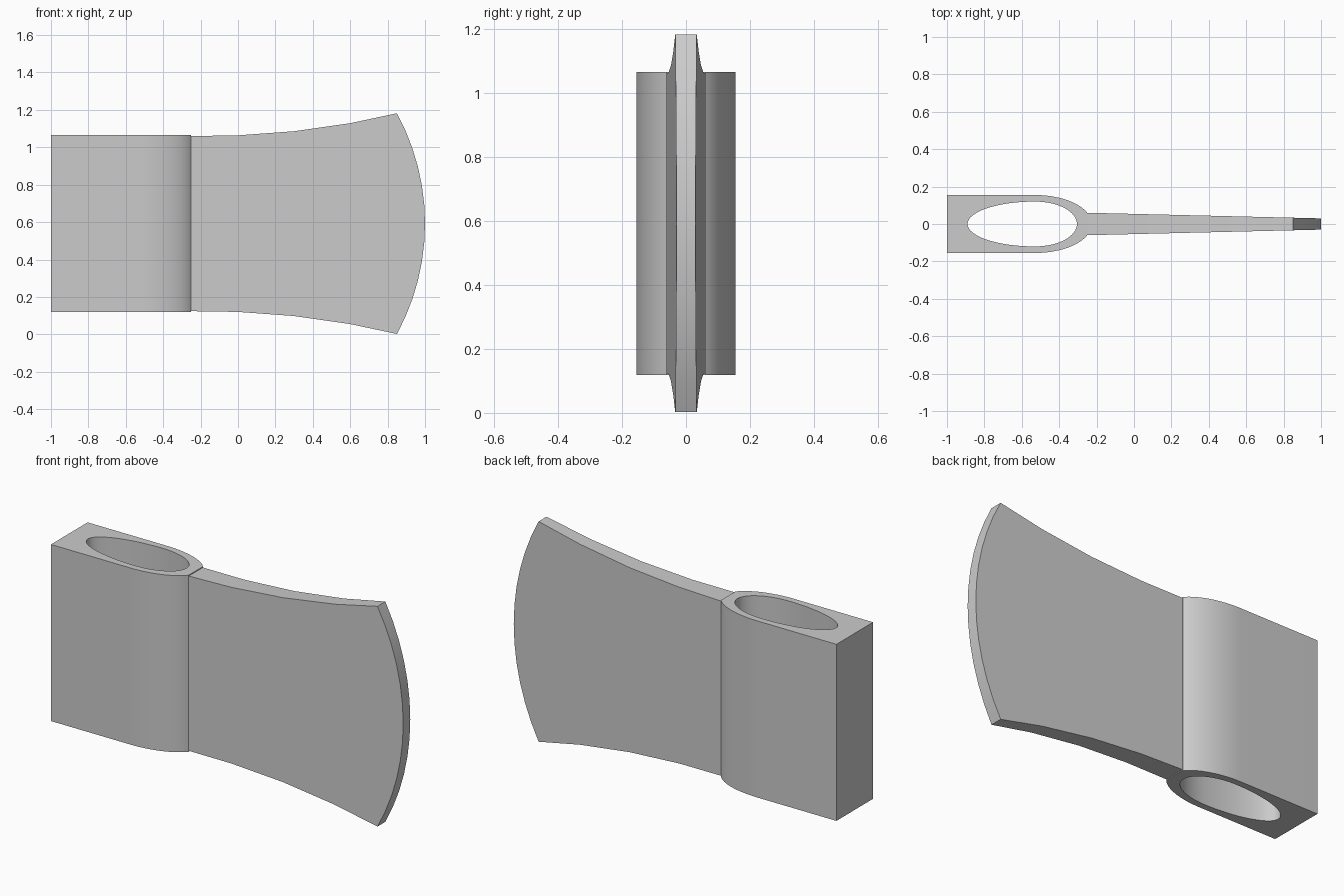
import bpy
import bmesh
import math

cube = bpy.data.objects.get("Cube")
if cube:
    bpy.data.objects.remove(cube, do_unlink=True)

MID_Z = 0.592      # height of the symmetry plane
JOIN_X = -0.25     # where the blade meets the socket
EYE_X = -0.53      # widest point of the handle hole

steel = bpy.data.materials.new("grey steel")
steel.use_nodes = True
steel.diffuse_color = (0.6, 0.6, 0.6, 1)
steel.node_tree.nodes["Principled BSDF"].inputs["Base Color"].default_value = (0.6, 0.6, 0.6, 1)


def finish(bm, name):
    bmesh.ops.recalc_face_normals(bm, faces=bm.faces[:])
    mesh = bpy.data.meshes.new(name)
    bm.to_mesh(mesh)
    bm.free()
    mesh.materials.append(steel)
    obj = bpy.data.objects.new(name, mesh)
    bpy.context.collection.objects.link(obj)
    bpy.ops.object.select_all(action='DESELECT')
    obj.select_set(True)
    bpy.context.view_layer.objects.active = obj
    bpy.ops.object.shade_smooth_by_angle(angle=math.radians(25))
    return obj


def add_loop(bm, points, z):
    verts = [bm.verts.new((x, y, z)) for x, y in points]
    return [bm.edges.new((a, b)) for a, b in zip(verts, verts[1:] + verts[:1])]


# Socket: square poll with rounded cheeks, pierced by an egg-shaped eye
half = 0.473
cheek_w, cheek_l = 0.155, 0.304
end = math.acos((JOIN_X - EYE_X) / cheek_l)
angles = [math.pi / 2 + (end - math.pi / 2) * i / 16 for i in range(17)]
cheek = [(EYE_X + cheek_l * math.cos(a), cheek_w * math.sin(a)) for a in angles]
outer = [(-1, cheek_w)] + cheek
outer += [(x, -y) for x, y in reversed(outer)]
eye = []
for i in range(64):
    a = math.tau * i / 64
    length = 0.225 if math.cos(a) > 0 else 0.36
    eye.append((EYE_X + length * math.cos(a), 0.12 * math.sin(a)))

bm = bmesh.new()
edges = add_loop(bm, outer, MID_Z - half) + add_loop(bm, eye, MID_Z - half)
bmesh.ops.triangle_fill(bm, edges=edges, use_beauty=True)
ext = bmesh.ops.extrude_face_region(bm, geom=bm.faces[:], use_keep_orig=True)
top = [g for g in ext["geom"] if isinstance(g, bmesh.types.BMVert)]
bmesh.ops.translate(bm, verts=top, vec=(0, 0, 2 * half))
finish(bm, "socket")

# Blade: flared side profile with a bowed edge, tapering in thickness
flare = [(JOIN_X, 0.468), (0, 0.472), (0.3, 0.494), (0.6, 0.537)]
radius = 1.235
sweep = math.asin(0.59 / radius)
bow = []
for i in range(13):
    a = sweep * (1 - i / 6)
    bow.append((1 - radius + radius * math.cos(a), radius * math.sin(a)))
profile = flare + bow + [(x, -z) for x, z in reversed(flare)]


def thickness(x):
    return 0.06 - 0.024 * (x - JOIN_X)


bm = bmesh.new()
sides = []
for s in (-1, 1):
    sides.append([bm.verts.new((x, s * thickness(x), MID_Z + z)) for x, z in profile])
front, back = sides
bm.faces.new(front)
bm.faces.new(list(reversed(back)))
for i in range(len(profile)):
    j = (i + 1) % len(profile)
    bm.faces.new((front[j], front[i], back[i], back[j]))
finish(bm, "blade")
